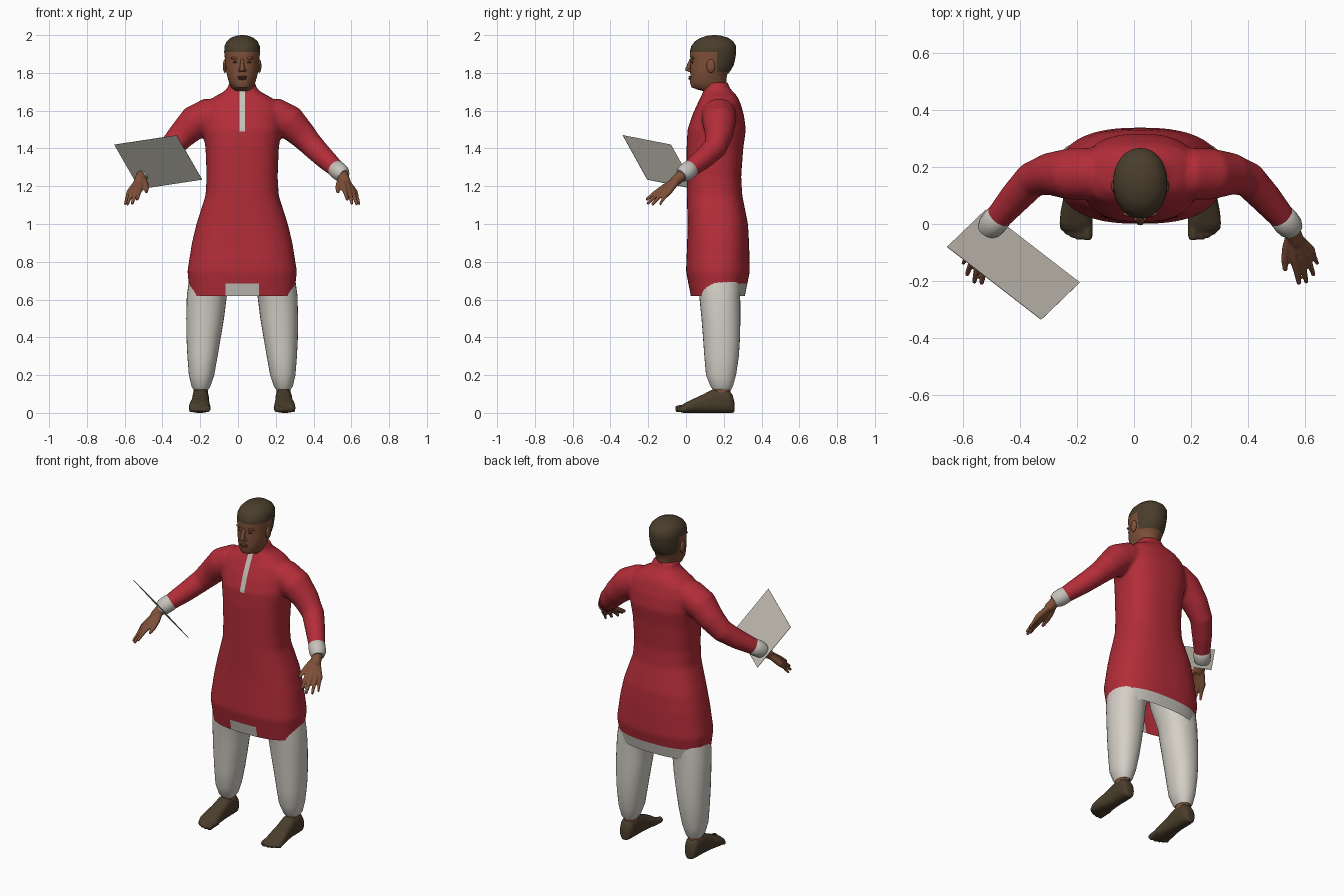
import bpy, bmesh, math
from mathutils import Vector, Matrix

if "Cube" in bpy.data.objects:
    bpy.data.objects.remove(bpy.data.objects["Cube"])

CX = 0.022  # the figure stands slightly right of centre


def material(name, rgb):
    m = bpy.data.materials.new(name)
    m.diffuse_color = (*rgb, 1)
    m.use_nodes = True
    m.node_tree.nodes["Principled BSDF"].inputs["Base Color"].default_value = m.diffuse_color
    return m


RED = material("red_cloth", (0.45, 0.026, 0.04))
WHITE = material("white_cloth", (0.66, 0.63, 0.57))
TRIM = material("grey_trim", (0.56, 0.54, 0.49))
SKIN = material("brown_skin", (0.21, 0.08, 0.04))
LIP = material("dark_lip", (0.14, 0.05, 0.03))
HAIR = material("dark_brown", (0.068, 0.047, 0.025))
PAPER = material("paper", (0.53, 0.50, 0.44))


def ring(c, u, v, n=24, e=2.0):
    """Superellipse section around c with half axes u and v."""
    pts = []
    for i in range(n):
        a = 2 * math.pi * i / n
        ca, sa = math.cos(a), math.sin(a)
        pts.append(Vector(c) + Vector(u) * math.copysign(abs(ca) ** (2 / e), ca)
                   + Vector(v) * math.copysign(abs(sa) ** (2 / e), sa))
    return pts


def loft(bm, sections):
    rows = [[bm.verts.new(p) for p in s] for s in sections]
    n = len(rows[0])
    for a, b in zip(rows, rows[1:]):
        for i in range(n):
            bm.faces.new((a[i], a[(i + 1) % n], b[(i + 1) % n], b[i]))
    bm.faces.new(rows[0][::-1])
    bm.faces.new(rows[-1])


def column(bm, rows, n=32, e=2.0):
    """Upright loft from rows of (z, x centre, half width, front y, back y)."""
    loft(bm, [ring((x, (f + b) / 2, z), (w, 0, 0), (0, (b - f) / 2, 0), n, e)
              for z, x, w, f, b in rows])


def tube(bm, path, n=16):
    """Round loft along points of (x, y, z, radius), with rounded ends."""
    P = [Vector(p[:3]) for p in path]
    out = []
    for i, p in enumerate(P):
        t = (P[min(i + 1, len(P) - 1)] - P[max(i - 1, 0)]).normalized()
        u = t.orthogonal().normalized() if abs(t.z) > 0.99 else t.cross(Vector((0, 0, 1))).normalized()
        v = t.cross(u)
        r = path[i][3]
        if i == 0:
            out.append(ring(p - t * r * 0.5, u * r * 0.6, v * r * 0.6, n))
        out.append(ring(p, u * r, v * r, n))
        if i == len(P) - 1:
            out.append(ring(p + t * r * 0.5, u * r * 0.75, v * r * 0.75, n))
    loft(bm, out)


def ball(bm, c, r):
    bmesh.ops.create_uvsphere(bm, u_segments=16, v_segments=10, radius=1,
                              matrix=Matrix.Translation(c) @ Matrix.Diagonal((*r, 1)))


def finish(name, bm, *mats):
    bmesh.ops.recalc_face_normals(bm, faces=bm.faces)
    bmesh.ops.translate(bm, verts=bm.verts, vec=(CX, 0, 0))
    me = bpy.data.meshes.new(name)
    bm.to_mesh(me)
    bm.free()
    for m in mats:
        me.materials.append(m)
    ob = bpy.data.objects.new(name, me)
    bpy.context.collection.objects.link(ob)
    return ob


def fuse(bm, voxel, smooth):
    """Blend overlapping solids into one skin and return it as a new bmesh."""
    bmesh.ops.recalc_face_normals(bm, faces=bm.faces)
    me = bpy.data.meshes.new("blend")
    bm.to_mesh(me)
    bm.free()
    ob = bpy.data.objects.new("blend", me)
    bpy.context.collection.objects.link(ob)
    mod = ob.modifiers.new("Remesh", 'REMESH')
    mod.mode, mod.voxel_size = 'VOXEL', voxel
    mod = ob.modifiers.new("Smooth", 'SMOOTH')
    mod.factor, mod.iterations = 0.5, smooth
    dg = bpy.context.evaluated_depsgraph_get()
    res = bpy.data.meshes.new_from_object(ob.evaluated_get(dg))
    out = bmesh.new()
    out.from_mesh(res)
    bpy.data.objects.remove(ob)
    return out


def cut(bm, co, no, clear=False):
    bmesh.ops.bisect_plane(bm, geom=bm.verts[:] + bm.edges[:] + bm.faces[:], dist=1e-5,
                           plane_co=co, plane_no=no, clear_inner=clear)


def paint(bm, rule):
    for f in bm.faces:
        f.material_index = rule(f.calc_center_median())


def flip(path, s):
    return [(p[0] * s, *p[1:]) for p in path]


# Tunic: body and sleeves blended together, open at the hem
bm = bmesh.new()
column(bm, [(0.54, 0, .265, .035, .30), (0.62, 0, .276, .025, .312), (0.75, 0, .29, 0, .338),
            (0.9, 0, .266, .006, .334), (1.0, 0, .242, .008, .328), (1.15, 0, .194, .005, .298),
            (1.25, 0, .188, .004, .292), (1.4, 0, .194, .003, .303), (1.5, 0, .208, .008, .317),
            (1.58, 0, .205, .035, .306), (1.64, 0, .19, .062, .288), (1.675, 0, .145, .08, .272),
            (1.70, 0, .098, .09, .25), (1.72, 0, .076, .097, .23), (1.75, 0, .07, .1, .223)], 48, 2.5)
ARM = [(.10, .175, 1.575, .08), (.18, .175, 1.575, .092), (.25, .175, 1.54, .09),
       (.32, .175, 1.47, .074), (.38, .155, 1.405, .063), (.44, .09, 1.345, .056),
       (.50, .02, 1.29, .046), (.515, .003, 1.277, .045)]
for s in (1, -1):
    tube(bm, flip(ARM, s), 24)
bm = fuse(bm, 0.011, 6)
cut(bm, (0, 0, .62), (0, 0, 1), True)
for co, no in (((0, 0, .685), (0, 0, 1)), ((.088, 0, 0), (1, 0, 0)), ((-.088, 0, 0), (1, 0, 0)),
               ((.015, 0, 0), (1, 0, 0)), ((-.015, 0, 0), (1, 0, 0)), ((0, 0, 1.49), (0, 0, 1)),
               ((0, .28, 0), (0, 1, 0))):
    cut(bm, co, no)
paint(bm, lambda c: int((c.z < .685 and (c.y > .28 or (abs(c.x) < .088 and c.y < .1)))
                        or (1.49 < c.z < 1.71 and abs(c.x) < .015 and c.y < .13)))
finish("tunic", bm, RED, TRIM)

# Head and neck, with the hair painted above the hairline
bm = bmesh.new()
column(bm, [(1.62, 0, .058, .12, .215), (1.70, 0, .058, .105, .213), (1.712, 0, .05, .06, .213),
            (1.723, 0, .058, .03, .213), (1.75, 0, .07, .02, .213), (1.79, 0, .081, .023, .217),
            (1.81, 0, .085, .022, .235), (1.84, 0, .089, .024, .252), (1.87, 0, .091, .024, .26),
            (1.91, 0, .095, .02, .266), (1.94, 0, .094, .027, .266), (1.965, 0, .083, .045, .252),
            (1.985, 0, .062, .075, .225), (1.996, 0, .034, .11, .19), (2.0, 0, .01, .14, .16)], 40, 2.1)
for co, no in (((0, 0, 1.91), (0, 0, 1)), ((0, .165, 0), (0, 1, 0)), ((0, 0, 1.805), (0, 0, 1))):
    cut(bm, co, no)
paint(bm, lambda c: int(c.z > 1.91 or (c.y > .165 and c.z > 1.805)))
finish("head", bm, SKIN, HAIR)

# Face features
bm = bmesh.new()
tube(bm, [(0, .026, 1.868, .009), (0, .016, 1.84, .011), (0, .01, 1.816, .015)], 12)
for s in (1, -1):
    ball(bm, (s * .013, .02, 1.813), (.009, .012, .008))
    ball(bm, (s * .036, .036, 1.878), (.024, .01, .007))
    ball(bm, (s * .091, .132, 1.836), (.011, .023, .036))
finish("nose_brows_ears", bm, SKIN)
bm = bmesh.new()
for s in (1, -1):
    ball(bm, (s * .035, .033, 1.857), (.014, .006, .005))
finish("eyes", bm, HAIR)
bm = bmesh.new()
ball(bm, (0, .025, 1.779), (.026, .012, .006))
ball(bm, (0, .025, 1.769), (.022, .012, .006))
finish("lips", bm, LIP)

# Hands: palm bones and fingers, each a wrist-knuckle-tip path
FINGERS = [((.538, -.12, 1.192), (.556, -.208, 1.13), .0105),
           ((.562, -.12, 1.18), (.582, -.203, 1.108), .0105),
           ((.582, -.11, 1.172), (.607, -.178, 1.103), .010),
           ((.597, -.092, 1.168), (.620, -.138, 1.105), .009)]
# Toes: base x, tip x, tip y, radius
TOES = [(.185, .186, -.046, .019), (.212, .214, -.047, .014), (.233, .236, -.04, .013),
        (.251, .255, -.03, .012), (.266, .271, -.016, .011)]
for s, side in ((1, "left"), (-1, "right")):
    bm = bmesh.new()
    tube(bm, flip([(.505, .01, 1.282, .034), (.53, -.02, 1.258, .031), (.548, -.06, 1.225, .027)], s))
    for k, t, r in FINGERS:
        mid = [(a + b) / 2 for a, b in zip(k, t)]
        tube(bm, flip([(.535, -.03, 1.25, .017), (*k, .0165), (mid[0], mid[1], mid[2] + .004, r + .001),
                       (*t, r - .002)], s), 12)
    tube(bm, flip([(.525, -.04, 1.24, .017), (.512, -.085, 1.212, .016), (.506, -.125, 1.19, .013),
                   (.507, -.16, 1.17, .009)], s), 12)
    finish(side + "_hand", fuse(bm, 0.005, 3), SKIN)

    # Sleeve cuff
    bm = bmesh.new()
    tube(bm, flip([(.495, .026, 1.294, .047), (.512, .006, 1.279, .048), (.526, -.01, 1.267, .046)], s), 24)
    finish(side + "_cuff", bm, TRIM)

    # Trouser leg
    bm = bmesh.new()
    column(bm, [(z, x * s, w, f, b) for z, x, w, f, b in (
        (.125, .218, .04, .14, .24), (.14, .218, .05, .13, .248), (.2, .215, .067, .106, .265),
        (.3, .21, .08, .097, .28), (.4, .204, .091, .09, .286), (.5, .196, .1, .082, .288),
        (.62, .187, .106, .07, .287), (.75, .155, .12, .05, .295), (.9, .12, .11, .06, .29))], 32, 2.2)
    finish(side + "_trouser_leg", bm, WHITE)

    # Ankle
    bm = bmesh.new()
    column(bm, [(.07, .22 * s, .038, .14, .235), (.15, .218 * s, .038, .142, .235)])
    finish(side + "_ankle", bm, SKIN)

    # Bare foot with toes
    bm = bmesh.new()
    loft(bm, [ring((x * s, y, h / 2), (w, 0, 0), (0, 0, h / 2), 24, 2.5) for y, x, w, h in (
        (.256, .22, .02, .06), (.247, .22, .034, .095), (.225, .22, .043, .125), (.18, .22, .045, .13),
        (.14, .22, .045, .124), (.09, .222, .048, .098), (.04, .225, .055, .075),
        (0, .226, .057, .056), (-.022, .222, .05, .042))])
    for x0, x1, y, r in TOES:
        tube(bm, flip([(x0, .03, .027, r), (x1, y + .02, .024, r), (x1, y, r + .002, r)], s), 12)
    finish(side + "_foot", fuse(bm, 0.006, 2), HAIR)

# Held sheet of paper
bm = bmesh.new()
A, B, C = Vector((-.655, -.08, 1.42)), Vector((-.325, -.335, 1.47)), Vector((-.19, -.205, 1.235))
corners = [p - Vector((CX, 0, 0)) for p in (A, B, C, A + C - B)]
nrm = (B - A).cross(C - B).normalized() * 0.001
lo, hi = ([bm.verts.new(p + nrm * k) for p in corners] for k in (-1, 1))
bm.faces.new(lo)
bm.faces.new(hi)
for i in range(4):
    bm.faces.new((lo[i], lo[i - 1], hi[i - 1], hi[i]))
finish("paper_sheet", bm, PAPER)

# Smooth shading with sharp edges kept
for ob in bpy.context.collection.objects:
    ob.select_set(True)
    bpy.context.view_layer.objects.active = ob
bpy.ops.object.shade_smooth_by_angle(angle=math.radians(40))
